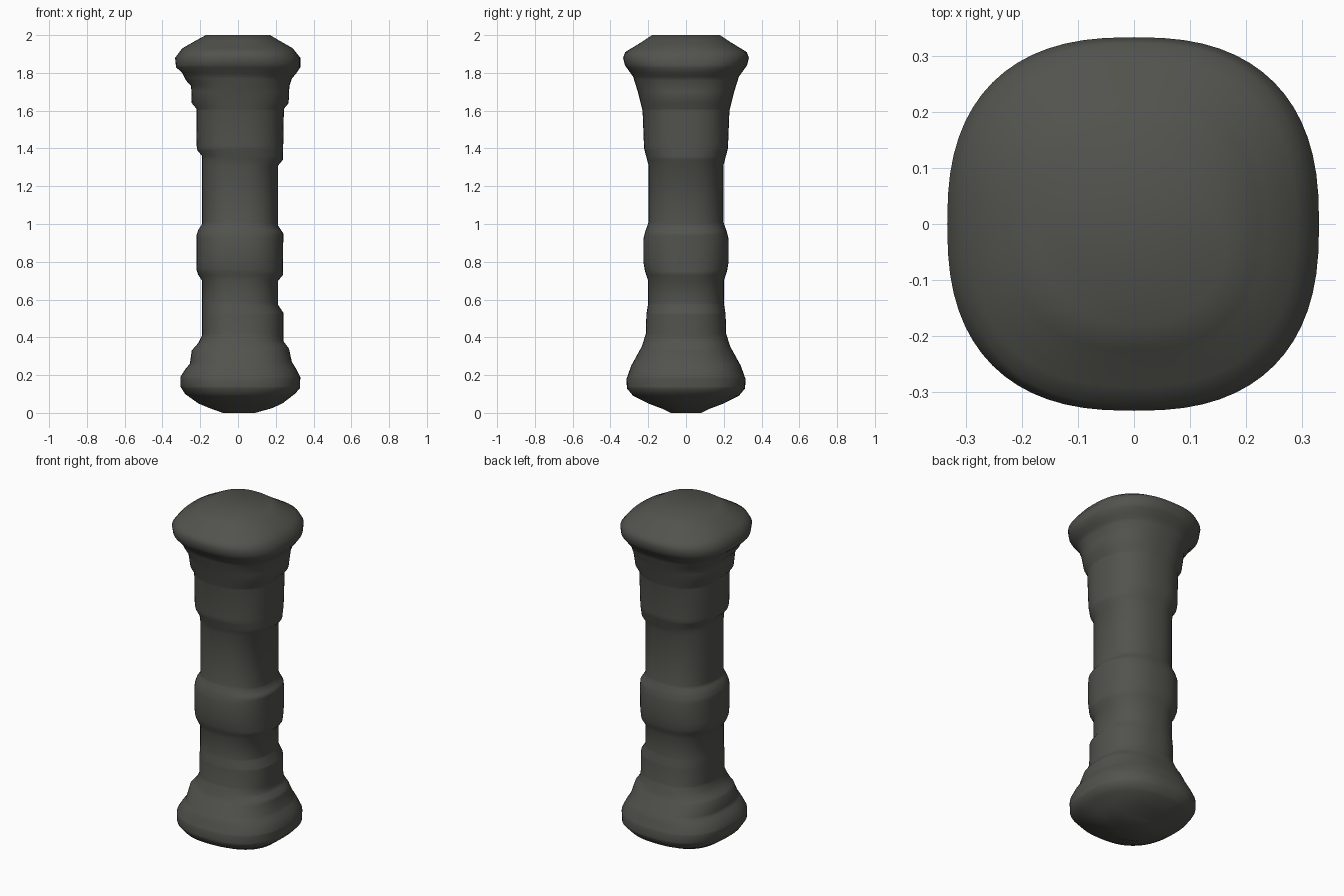
import bpy, bmesh, math

# Profiles as (height, half-width): left side, right side, front and back
LEFT = [(0, .08), (.025, .15), (.05, .21), (.1, .28), (.14, .305), (.19, .305), (.23, .28),
        (.26, .255), (.33, .245), (.37, .21), (.41, .19), (.7, .19), (.73, .21), (.76, .22),
        (.94, .22), (.97, .21), (1.0, .19), (1.36, .19), (1.39, .215), (1.42, .22), (1.61, .22),
        (1.64, .245), (1.73, .248), (1.76, .275), (1.8, .295), (1.83, .328), (1.88, .333),
        (1.93, .295), (1.97, .225), (2, .17)]
RIGHT = [(0, .09), (.025, .18), (.05, .235), (.1, .3), (.13, .328), (.19, .33), (.23, .31),
         (.27, .285), (.34, .27), (.38, .24), (.53, .24), (.57, .213), (.7, .213), (.73, .238),
         (.95, .24), (.99, .213), (1.31, .213), (1.34, .238), (1.61, .243), (1.64, .268),
         (1.73, .272), (1.77, .285), (1.8, .31), (1.83, .33), (1.88, .33), (1.93, .29),
         (1.97, .22), (2, .17)]
DEPTH = [(0, .08), (.02, .12), (.05, .2), (.09, .28), (.13, .313), (.18, .315), (.25, .29),
         (.35, .235), (.42, .212), (.52, .21), (.58, .2), (.7, .2), (.75, .217), (.8, .226),
         (.92, .226), (.96, .216), (1.01, .198), (1.31, .198), (1.4, .222), (1.6, .23),
         (1.7, .255), (1.78, .28), (1.84, .323), (1.88, .333), (1.91, .322), (1.96, .24), (2, .18)]
SEGS = 64


def width(profile, z):
    for (z0, w0), (z1, w1) in zip(profile, profile[1:]):
        if z <= z1:
            return w0 + (w1 - w0) * (z - z0) / (z1 - z0)
    return profile[-1][1]


def signed_pow(v, p):
    return math.copysign(abs(v) ** p, v)


# Column: rounded-square rings lofted up the profiles
bm = bmesh.new()
heights = sorted({z for prof in (LEFT, RIGHT, DEPTH) for z, _ in prof})
rings = []
for z in heights:
    left, right, depth = (width(p, z) for p in (LEFT, RIGHT, DEPTH))
    n = 2.35 + 0.15 * min(1, max(0, (depth - .2) / .12))
    ring = []
    for i in range(SEGS):
        a = 2 * math.pi * i / SEGS
        c, s = math.cos(a), math.sin(a)
        ring.append(bm.verts.new((signed_pow(c, 2 / n) * (right if c > 0 else left),
                                  signed_pow(s, 2 / n) * depth, z)))
    rings.append(ring)
for lo, hi in zip(rings, rings[1:]):
    for i in range(SEGS):
        j = (i + 1) % SEGS
        bm.faces.new((lo[i], lo[j], hi[j], hi[i]))
bm.faces.new(rings[-1])
bm.faces.new(rings[0][::-1])
for f in bm.faces:
    f.smooth = True

mesh = bpy.data.meshes.new("column")
bm.to_mesh(mesh)
bm.free()
column = bpy.data.objects.new("column", mesh)
bpy.context.collection.objects.link(column)

# Dark stone colour
stone = bpy.data.materials.new("dark grey stone")
stone.diffuse_color = (.085, .085, .075, 1)
mesh.materials.append(stone)
